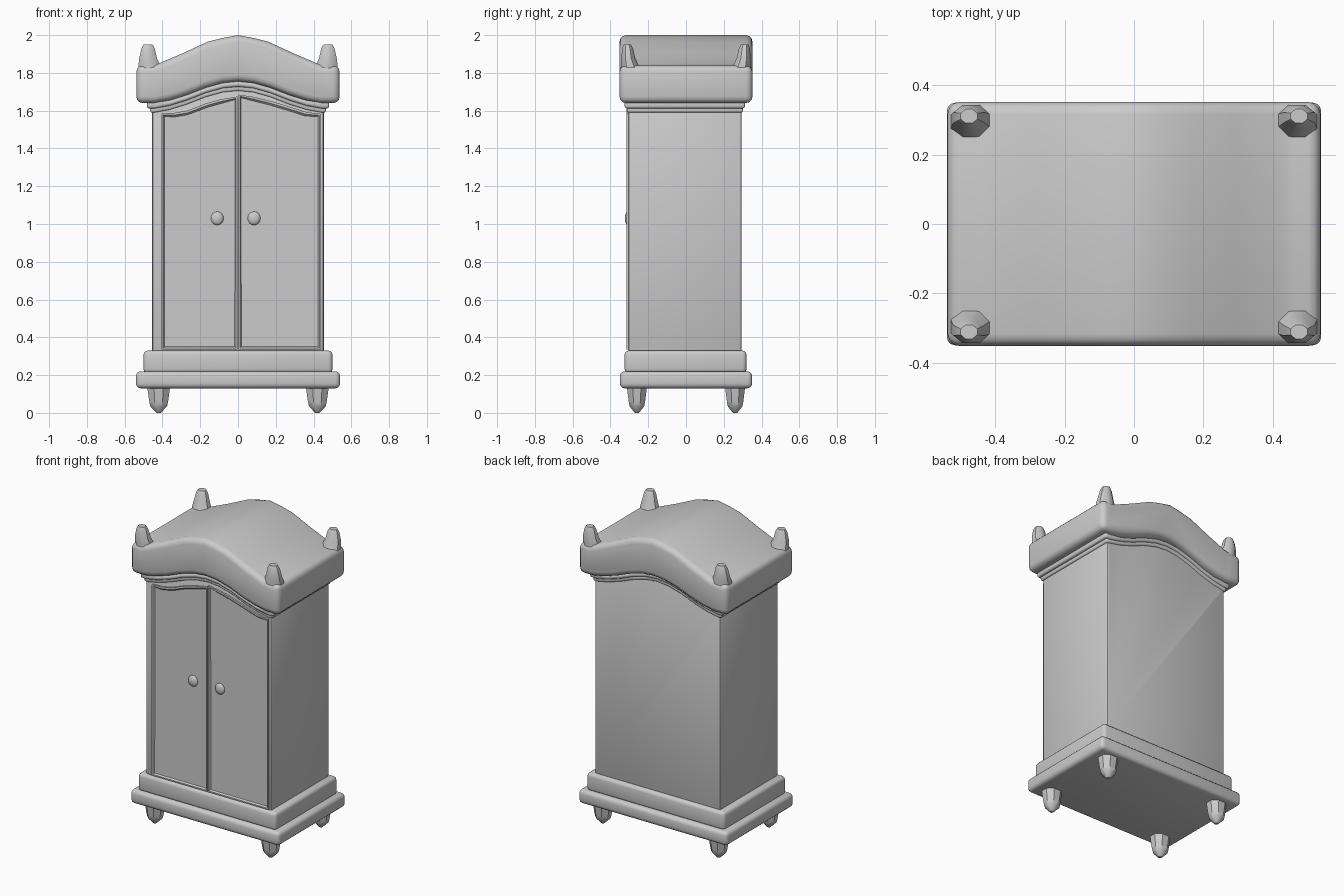
import bpy, bmesh, math
from mathutils import Matrix

if "Cube" in bpy.data.objects:
    bpy.data.objects.remove(bpy.data.objects["Cube"])


def finish(name, bm, bevel=0.0, segs=3):
    bmesh.ops.recalc_face_normals(bm, faces=bm.faces)
    me = bpy.data.meshes.new(name)
    bm.to_mesh(me)
    bm.free()
    ob = bpy.data.objects.new(name, me)
    bpy.context.collection.objects.link(ob)
    if bevel:
        mod = ob.modifiers.new("bevel", "BEVEL")
        mod.width, mod.segments = bevel, segs
        mod.limit_method, mod.angle_limit = "ANGLE", math.radians(40)
    bpy.ops.object.select_all(action="DESELECT")
    ob.select_set(True)
    bpy.context.view_layer.objects.active = ob
    if bevel:
        bpy.ops.object.modifier_apply(modifier="bevel")
    bpy.ops.object.shade_smooth_by_angle(angle=math.radians(40))
    return ob


def prism(name, pts, y0, y1, bevel, segs=3):
    """Extrude an x-z outline from y0 to y1."""
    bm = bmesh.new()
    f = bm.faces.new([bm.verts.new((x, y0, z)) for x, z in pts])
    ext = bmesh.ops.extrude_face_region(bm, geom=[f], use_keep_orig=True)
    for v in ext["geom"]:
        if isinstance(v, bmesh.types.BMVert):
            v.co.y = y1
    return finish(name, bm, bevel, segs)


def box(name, w, y0, y1, z0, z1, bevel):
    return prism(name, [(-w, z0), (w, z0), (w, z1), (-w, z1)], y0, y1, bevel)


def loft(name, rings, n, rot=0.0):
    """Stack of n-sided rings: (cx, cy, rx, ry, z)."""
    bm = bmesh.new()
    loops = []
    for cx, cy, rx, ry, z in rings:
        loops.append([bm.verts.new((cx + rx * math.cos(rot + 2 * math.pi * i / n),
                                    cy + ry * math.sin(rot + 2 * math.pi * i / n), z))
                      for i in range(n)])
    for a, b in zip(loops, loops[1:]):
        for i in range(n):
            j = (i + 1) % n
            bm.faces.new((a[i], a[j], b[j], b[i]))
    bm.faces.new(loops[0])
    bm.faces.new(loops[-1])
    return finish(name, bm)


def mirrored(half):
    """Left-to-right curve from right-half points that start at x = 0."""
    return [(-x, z) for x, z in reversed(half[1:])] + half


def arch_band(name, w, top, bottom, y0, y1, bevel):
    lo = mirrored(bottom + [(w, bottom[-1][1])])
    hi = mirrored(top + [(w, top[-1][1])])
    return prism(name, lo + hi[::-1], y0, y1, bevel)


def drop(d):
    return [(x, z - d) for x, z in arch]


arch = [(0, 1.755), (0.08, 1.747), (0.17, 1.722), (0.27, 1.683), (0.36, 1.655), (0.44, 1.64)]
roof = [(0, 2.0), (0.08, 1.985), (0.16, 1.965), (0.29, 1.905), (0.42, 1.85), (0.46, 1.84)]

# Base
box("base_slab", 0.54, -0.35, 0.35, 0.13, 0.22, 0.025)
box("plinth", 0.50, -0.325, 0.32, 0.21, 0.33, 0.022)

# Cabinet body with arched top
top = mirrored(drop(0.03) + [(0.455, 1.61)])
prism("body", [(-0.455, 0.32), (0.455, 0.32)] + top[::-1], -0.305, 0.295, 0.015, 2)

# Stepped cornice and heavy crown
arch_band("cornice_lower", 0.465, drop(0.01), drop(0.05), -0.312, 0.302, 0.01)
arch_band("cornice_upper", 0.482, arch[:-1] + [(0.44, 1.65)], drop(0.028), -0.325, 0.312, 0.012)
arch_band("crown", 0.538, roof, arch, -0.352, 0.352, 0.035)

# Corner finials and feet
for sx, xn in ((-1, "left"), (1, "right")):
    for sy, yn in ((-1, "front"), (1, "back")):
        loft(f"finial_{yn}_{xn}", [
            (sx * 0.465, sy * 0.285, 0.068, 0.062, 1.78),
            (sx * 0.470, sy * 0.297, 0.062, 0.050, 1.84),
            (sx * 0.476, sy * 0.306, 0.050, 0.040, 1.88),
            (sx * 0.476, sy * 0.309, 0.038, 0.031, 1.93),
            (sx * 0.476, sy * 0.311, 0.026, 0.022, 1.95)], 8, math.pi / 8)
        loft(f"foot_{yn}_{xn}", [
            (sx * 0.42, sy * 0.26, 0.012, 0.012, 0.0),
            (sx * 0.42, sy * 0.26, 0.048, 0.042, 0.035),
            (sx * 0.42, sy * 0.26, 0.054, 0.047, 0.06),
            (sx * 0.42, sy * 0.26, 0.066, 0.058, 0.14)], 8, math.pi / 8)

# Doors: raised frame around a sunken panel
doors = {
    "left_door": [(-0.405, 0.335), (-0.002, 0.335), (-0.002, 1.675), (-0.1, 1.658),
                  (-0.17, 1.638), (-0.27, 1.60), (-0.34, 1.588), (-0.405, 1.585)],
    "right_door": [(0.002, 0.335), (0.44, 0.335), (0.44, 1.583), (0.36, 1.593),
                   (0.27, 1.622), (0.17, 1.652), (0.09, 1.672), (0.002, 1.685)],
}
for name, pts in doors.items():
    bm = bmesh.new()
    f = bm.faces.new([bm.verts.new((x, -0.30, z)) for x, z in pts])
    new = bmesh.ops.extrude_face_region(bm, geom=[f], use_keep_orig=True)["geom"]
    front = [g for g in new if isinstance(g, bmesh.types.BMFace)][0]
    for v in front.verts:
        v.co.y = -0.316
    bmesh.ops.recalc_face_normals(bm, faces=bm.faces)
    bmesh.ops.inset_region(bm, faces=[front], thickness=0.012)
    bmesh.ops.inset_region(bm, faces=[front], thickness=0.010, depth=-0.010)
    finish(name, bm)

# Knobs
for name, x in (("left_knob", -0.11), ("right_knob", 0.085)):
    bm = bmesh.new()
    m = Matrix.Translation((x, -0.308, 1.03)) @ Matrix.Diagonal((0.034, 0.016, 0.036, 1))
    bmesh.ops.create_uvsphere(bm, u_segments=12, v_segments=8, radius=1, matrix=m)
    finish(name, bm)
